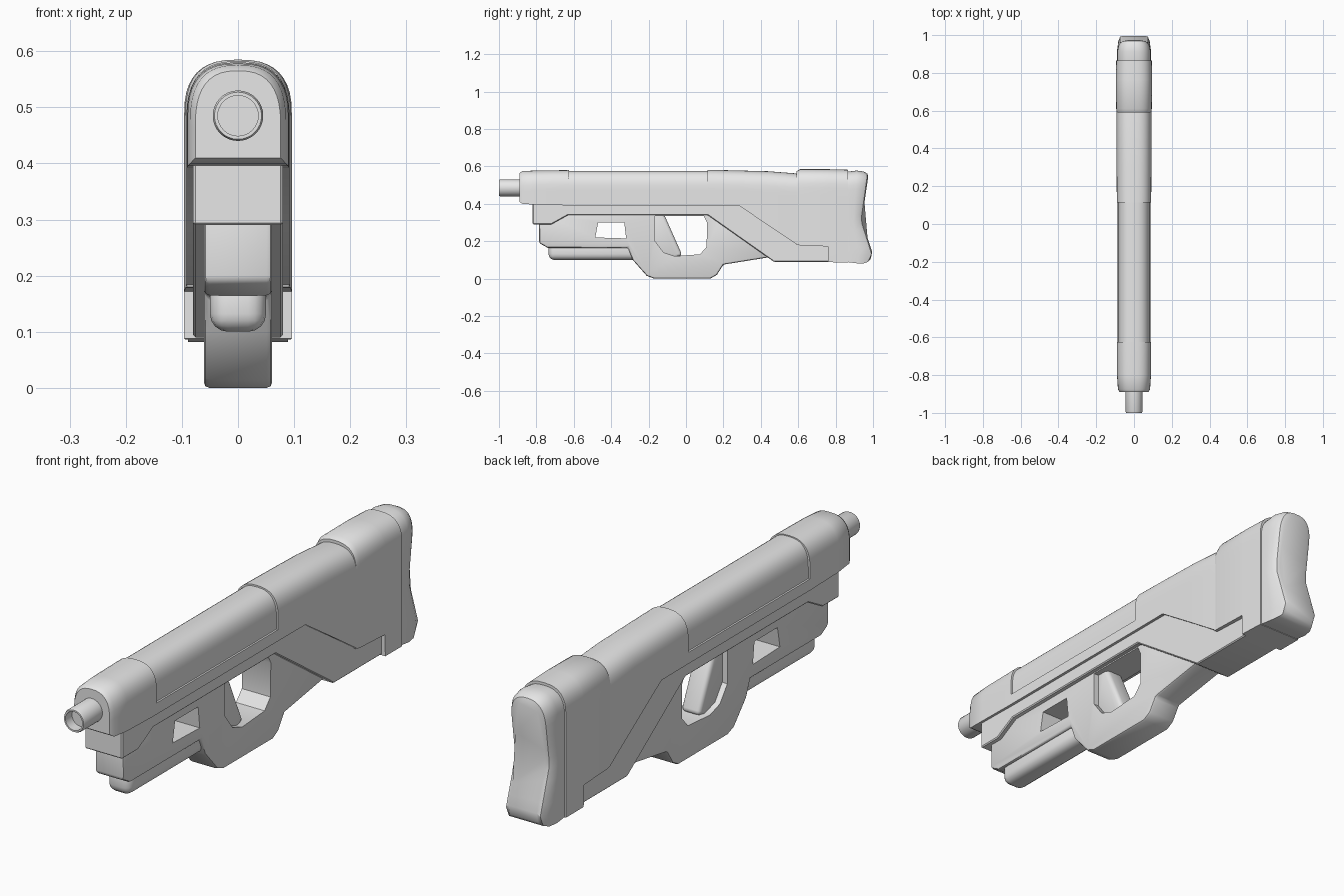
import bpy, bmesh, math

old = bpy.data.objects.get("Cube")
if old:
    bpy.data.objects.remove(old, do_unlink=True)

grey = bpy.data.materials.new("light grey")
grey.use_nodes = True
tone = (0.8, 0.8, 0.8, 1)
grey.diffuse_color = tone
for node in grey.node_tree.nodes:
    if node.type == 'BSDF_PRINCIPLED':
        node.inputs["Base Color"].default_value = tone


def finish(name, bm):
    """Turn a bmesh into a grey object with sharp-edged smooth shading."""
    bmesh.ops.recalc_face_normals(bm, faces=bm.faces)
    mesh = bpy.data.meshes.new(name)
    bm.to_mesh(mesh)
    bm.free()
    mesh.materials.append(grey)
    ob = bpy.data.objects.new(name, mesh)
    bpy.context.collection.objects.link(ob)
    return ob


def smooth(ob, angle=35):
    bpy.ops.object.select_all(action='DESELECT')
    ob.select_set(True)
    bpy.context.view_layer.objects.active = ob
    bpy.ops.object.shade_smooth_by_angle(angle=math.radians(angle))


def bake(ob):
    """Replace the mesh by its modified result."""
    bpy.context.view_layer.update()
    graph = bpy.context.evaluated_depsgraph_get()
    mesh = bpy.data.meshes.new_from_object(ob.evaluated_get(graph))
    ob.modifiers.clear()
    ob.data = mesh


def prism(name, outline, half, bevel=0.0, segments=2):
    """Extrude a side outline of (y, z) points across x."""
    bm = bmesh.new()
    face = bm.faces.new([bm.verts.new((-half, y, z)) for y, z in outline])
    side = bmesh.ops.extrude_face_region(bm, geom=[face])["geom"]
    moved = [v for v in side if isinstance(v, bmesh.types.BMVert)]
    bmesh.ops.translate(bm, verts=moved, vec=(2 * half, 0, 0))
    ob = finish(name, bm)
    if bevel:
        mod = ob.modifiers.new("bevel", 'BEVEL')
        mod.width, mod.segments = bevel, segments
        mod.limit_method = 'ANGLE'
        bake(ob)
    return ob


def cut(ob, outline):
    """Cut a hole with the given side outline through the object."""
    cutter = prism("cutter", outline, 0.3)
    cutter.hide_render = True
    mod = ob.modifiers.new("hole", 'BOOLEAN')
    mod.operation, mod.object, mod.solver = 'DIFFERENCE', cutter, 'EXACT'
    bake(ob)
    bpy.data.objects.remove(cutter, do_unlink=True)


def section(zb, zt, w, shoulder=0.1, power=2.6):
    """Straight-sided cross-section with a domed top, as (x, z) points."""
    zs = zt - shoulder
    half = [(w, zb + (zs - zb) * i / 9) for i in range(9)]
    for i in range(10):
        a = math.pi / 2 * i / 10
        half.append((w * math.cos(a) ** (2 / power),
                     zs + shoulder * math.sin(a) ** (2 / power)))
    return half + [(0, zt)] + [(-x, z) for x, z in reversed(half)]


def loft(name, stations, place=None):
    """Skin sections given as (y, bottom, top, half width)."""
    bm = bmesh.new()
    rings = []
    for y, zb, zt, w in stations:
        rings.append([bm.verts.new((x, place(y, z) if place else y, z))
                      for x, z in section(zb, zt, w)])
    n = len(rings[0])
    for a, b in zip(rings, rings[1:]):
        for i in range(n):
            j = (i + 1) % n
            bm.faces.new((a[i], a[j], b[j], b[i]))
    bm.faces.new(rings[0])
    bm.faces.new(rings[-1])
    ob = finish(name, bm)
    smooth(ob)
    return ob


# Hollow muzzle, turned around the y axis
bm = bmesh.new()
profile = [(0.045, -0.86), (0.045, -0.993), (0.042, -1.0), (0.036, -1.0), (0.036, -0.96)]
sides = 32
rings = [[bm.verts.new((r * math.cos(math.tau * i / sides), y,
                        0.485 + r * math.sin(math.tau * i / sides)))
          for i in range(sides)] for r, y in profile]
for a, b in zip(rings, rings[1:]):
    for i in range(sides):
        j = (i + 1) % sides
        bm.faces.new((a[i], a[j], b[j], b[i]))
bm.faces.new(rings[0])
bm.faces.new(rings[-1])
smooth(finish("muzzle", bm))

# Upper housing, front to back
loft("front_block", [(-0.89, 0.41, 0.565, 0.076), (-0.875, 0.4, 0.575, 0.085),
                     (-0.8, 0.395, 0.578, 0.09), (-0.625, 0.392, 0.58, 0.091)])
loft("barrel_shroud", [(-0.64, 0.41, 0.576, 0.084), (0.13, 0.41, 0.576, 0.084)])
smooth(prism("side_rail", [(-0.66, 0.392), (0.14, 0.392), (0.14, 0.436), (-0.66, 0.436)], 0.091))
loft("receiver", [(0.115, 0.392, 0.582, 0.091), (0.28, 0.392, 0.578, 0.092),
                  (0.44, 0.285, 0.574, 0.092), (0.595, 0.18, 0.562, 0.092),
                  (0.62, 0.178, 0.56, 0.09)])
loft("stock", [(0.59, 0.18, 0.574, 0.091), (0.61, 0.178, 0.585, 0.094),
               (0.759, 0.172, 0.585, 0.096), (0.76, 0.088, 0.585, 0.096),
               (0.866, 0.086, 0.582, 0.094)])


# Butt pad whose rear follows a waisted curve
def rear(z):
    keys = [(0.08, 0.975), (0.13, 1.0), (0.31, 0.94), (0.55, 0.975), (0.6, 0.975)]
    for (z0, y0), (z1, y1) in zip(keys, keys[1:]):
        if z <= z1:
            return y0 + (y1 - y0) * (z - z0) / (z1 - z0)
    return keys[-1][1]


loft("butt_pad", [(0, 0.09, 0.57, 0.089), (0.5, 0.082, 0.578, 0.089), (0.8, 0.082, 0.572, 0.083),
                  (0.95, 0.09, 0.562, 0.073), (1, 0.105, 0.545, 0.06)],
     lambda s, z: 0.85 + (rear(z) - 0.85) * s)

# Lower shell under the housing
smooth(prism("lower_shell", [(-0.82, 0.41), (-0.82, 0.29), (-0.72, 0.29), (-0.63, 0.34),
                             (0.115, 0.34), (0.47, 0.09), (0.78, 0.09), (0.78, 0.22),
                             (0.58, 0.22), (0.28, 0.42)], 0.08, 0.004, 1))

# Frame with hand loop, pierced by the window and the trigger opening
frame = prism("grip_frame", [(-0.785, 0.36), (-0.785, 0.19), (-0.74, 0.165), (-0.31, 0.165),
                             (-0.285, 0.1), (-0.21, 0.015), (-0.17, 0.0), (0.13, 0.0),
                             (0.165, 0.02), (0.2, 0.075), (0.45, 0.115), (0.5, 0.16),
                             (0.2, 0.36)], 0.061, 0.01)
cut(frame, [(-0.485, 0.22), (-0.47, 0.3), (-0.33, 0.3), (-0.32, 0.215)])
cut(frame, [(-0.165, 0.335), (-0.165, 0.2), (-0.12, 0.14), (-0.06, 0.12), (0.075, 0.13),
            (0.11, 0.17), (0.113, 0.3), (0.095, 0.335)])
smooth(frame)

# Slanted inner grip in the opening
smooth(prism("inner_grip", [(-0.18, 0.35), (-0.12, 0.35), (-0.02, 0.125), (-0.06, 0.11),
                            (-0.13, 0.13), (-0.18, 0.2)], 0.04, 0.016, 3))

# Rounded tube below the fore end
smooth(prism("fore_tube", [(-0.735, 0.1), (-0.25, 0.1), (-0.25, 0.195), (-0.735, 0.195)],
             0.05, 0.032, 4))
